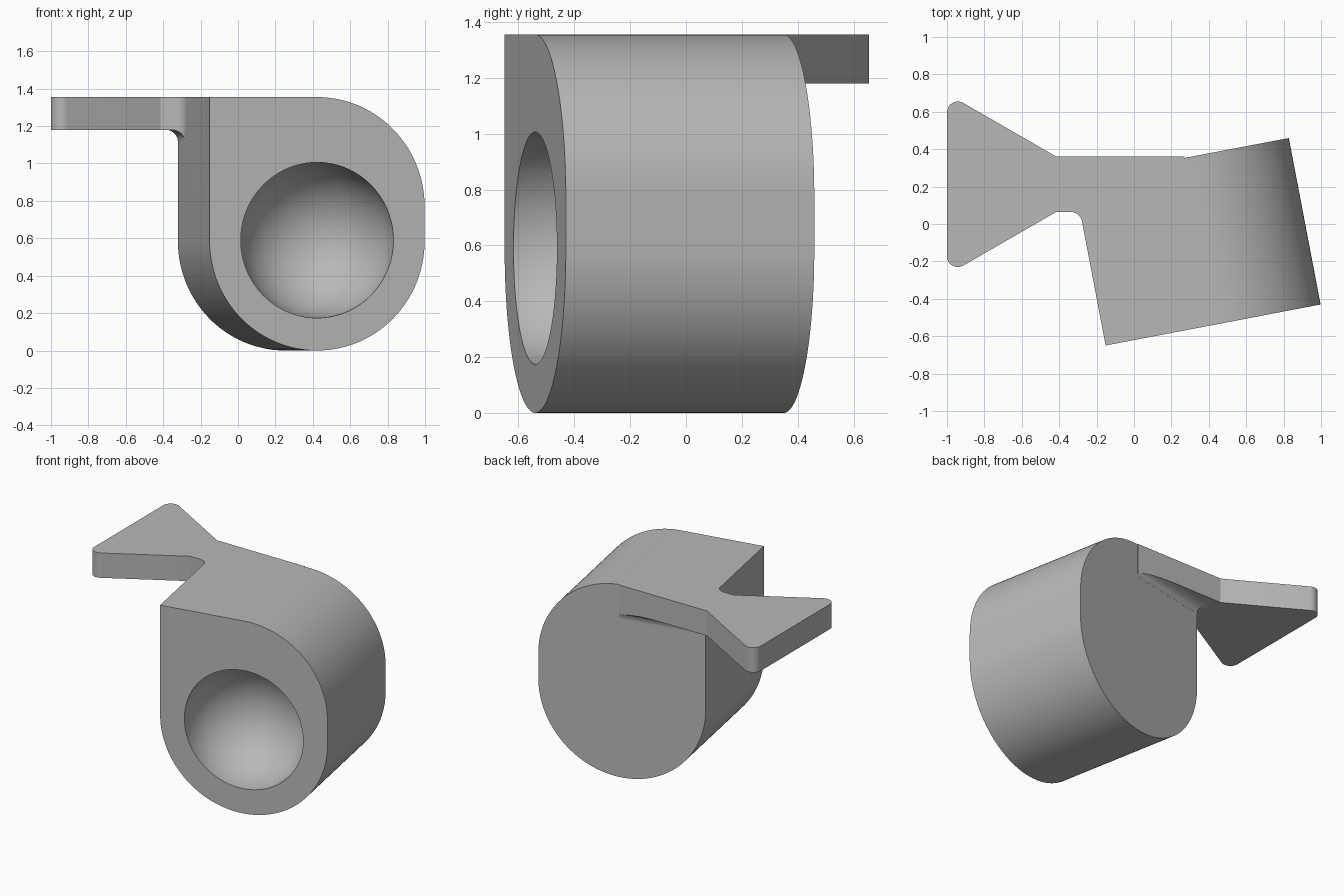
import bpy, bmesh, math
from mathutils import Vector, Matrix

cube = bpy.data.objects.get("Cube")
if cube:
    bpy.data.objects.remove(cube, do_unlink=True)

HALF, HEIGHT, DEPTH = 0.585, 1.355, 0.906   # barrel size
TAIL_Z, FILLET = 1.18, 0.065                # tail underside, blend radius
FRAME = Matrix.Translation((0.423, -0.54, 0)) @ Matrix.Rotation(math.radians(10.8), 4, 'Z')

grey = bpy.data.materials.new("plain grey")
grey.use_nodes = True
COLOUR = (0.48, 0.48, 0.48, 1)
grey.diffuse_color = COLOUR
grey.node_tree.nodes["Principled BSDF"].inputs["Base Color"].default_value = COLOUR


def rounded(corners, steps):
    """Outline from (x, y, radius) corners."""
    out = []
    for i, (x, y, r) in enumerate(corners):
        p = Vector((x, y))
        if r == 0:
            out.append(p)
            continue
        a = (Vector(corners[i - 1][:2]) - p).normalized()
        b = (Vector(corners[(i + 1) % len(corners)][:2]) - p).normalized()
        half = a.angle(b) / 2
        centre = p + (a + b).normalized() * r / math.sin(half)
        start = p + a * r / math.tan(half) - centre
        sweep = start.angle_signed(p + b * r / math.tan(half) - centre)
        for k in range(steps + 1):
            out.append(centre + Matrix.Rotation(-sweep * k / steps, 2) @ start)
    return out


def loft(name, rings):
    """Closed solid through rings of equal point count."""
    bm = bmesh.new()
    loops = [[bm.verts.new(p) for p in ring] for ring in rings]
    n = len(loops[0])
    for low, high in zip(loops, loops[1:]):
        for i in range(n):
            j = (i + 1) % n
            bm.faces.new((low[i], low[j], high[j], high[i]))
    bm.faces.new(loops[0][::-1])
    bm.faces.new(loops[-1])
    bmesh.ops.remove_doubles(bm, verts=bm.verts, dist=1e-5)
    bmesh.ops.recalc_face_normals(bm, faces=bm.faces)
    mesh = bpy.data.meshes.new(name)
    bm.to_mesh(mesh)
    bm.free()
    mesh.materials.append(grey)
    obj = bpy.data.objects.new(name, mesh)
    bpy.context.collection.objects.link(obj)
    return obj


def combine(obj, other, operation):
    mod = obj.modifiers.new(operation.lower(), 'BOOLEAN')
    mod.operation, mod.object, mod.solver = operation, other, 'EXACT'
    bpy.context.view_layer.objects.active = obj
    bpy.ops.object.modifier_apply(modifier=mod.name)
    bpy.data.objects.remove(other, do_unlink=True)


# Barrel: round everywhere except one square top corner, turned about z
profile = rounded([(-HALF, 0, HALF), (HALF, 0, HALF),
                   (HALF, HEIGHT, HALF), (-HALF, HEIGHT, 0)], 40)
body = loft("body", [[FRAME @ Vector((p.x, v, p.y)) for p in profile] for v in (0, DEPTH)])

# Tail fin outline, with its inner end buried in the barrel
inset = HALF - 0.0005
side = [FRAME @ Vector((-inset, v, 0)) for v in (0.5, DEPTH)]
t = (0.065 - side[0].y) / (side[1].y - side[0].y)
root = side[0].lerp(side[1], t)
outline = rounded([(-1, 0.6975, 0.058), (-0.415, 0.36, 0), (0.27, 0.36, 0), (0.1, -0.1, 0),
                   (side[0].x, side[0].y, 0), (root.x, root.y, FILLET),
                   (-0.415, 0.065, 0), (-1, -0.2725, 0.058)], 10)


def tail_prism(name, low, high):
    return loft(name, [[(p.x, p.y, z) for p in outline] for z in (low, high)])


# Hollow blend under the tail, following the side and back of the barrel
rings = []
for k in range(11):
    angle = math.pi / 2 * k / 10
    d = max(FILLET * (1 - math.cos(angle)), 0.0005)
    z = TAIL_Z - FILLET * (1 - math.sin(angle))
    ring = rounded([(-HALF - d, 0.1, 0), (0.4, 0.1, 0),
                    (0.4, DEPTH + d, 0), (-HALF - d, DEPTH + d, d)], 8)
    rings.append([FRAME @ Vector((p.x, p.y, z)) for p in ring])
rings.append([p + Vector((0, 0, 0.05)) for p in rings[-1]])
blend = loft("blend", rings)
combine(blend, tail_prism("blend_limit", 1, 1.3), 'INTERSECT')

combine(body, tail_prism("tail", TAIL_Z, HEIGHT), 'UNION')
combine(body, blend, 'UNION')

# Round bowl hollowed into the front
bpy.ops.mesh.primitive_uv_sphere_add(segments=72, ring_count=36, radius=0.416,
                                     location=FRAME @ Vector((0, 0, 0.59)))
bowl = bpy.context.object
bowl.data.materials.append(grey)
combine(body, bowl, 'DIFFERENCE')

bpy.ops.object.select_all(action='DESELECT')
body.select_set(True)
bpy.context.view_layer.objects.active = body
bpy.ops.object.shade_smooth_by_angle(angle=math.radians(25))
